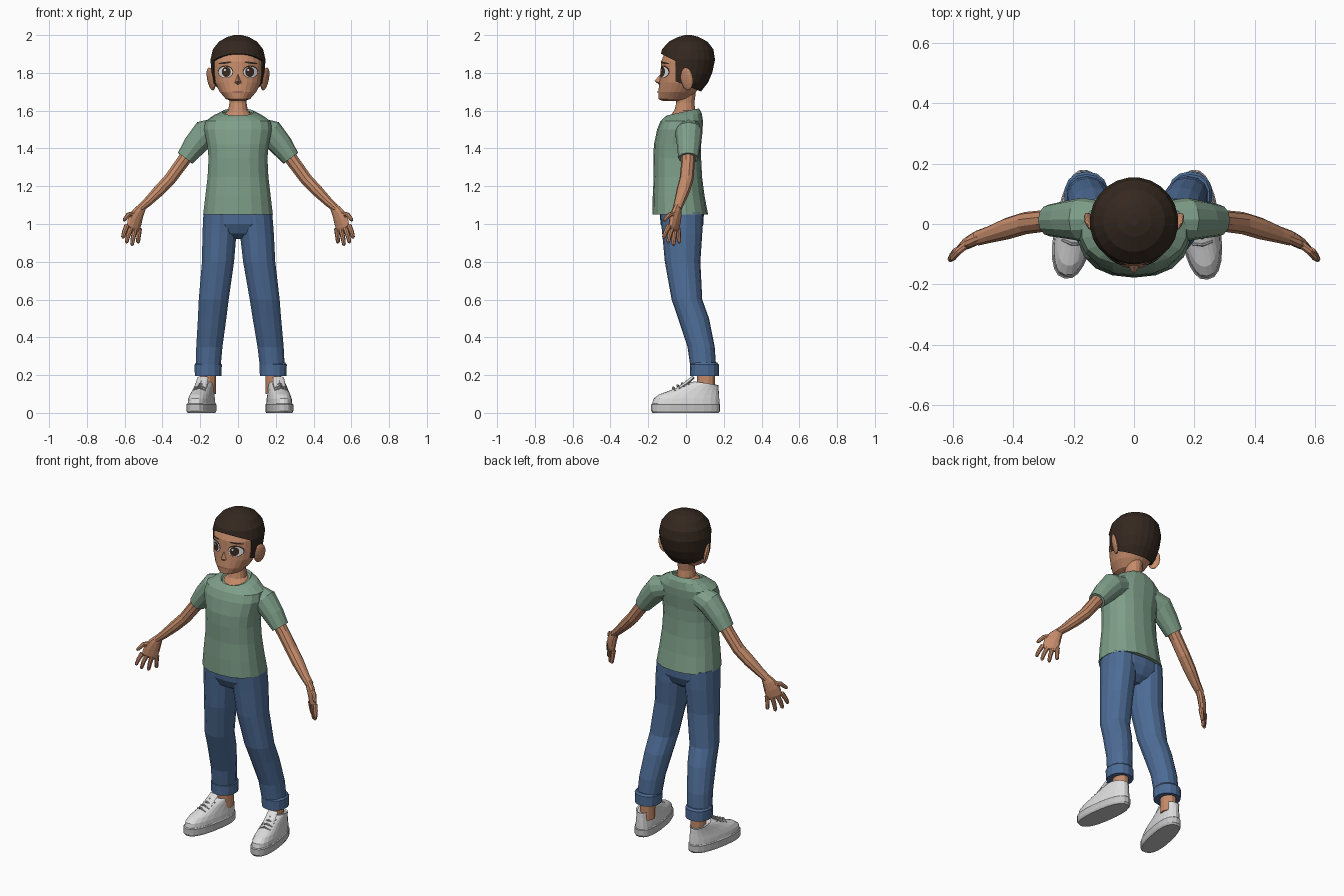
import bpy, bmesh, math
from mathutils import Vector, Matrix

if "Cube" in bpy.data.objects:
    bpy.data.objects.remove(bpy.data.objects["Cube"])


def material(name, rgb):
    m = bpy.data.materials.new(name)
    m.diffuse_color = (*rgb, 1)
    m.use_nodes = True
    m.node_tree.nodes["Principled BSDF"].inputs["Base Color"].default_value = m.diffuse_color
    return m


SKIN = material("skin", (0.56, 0.26, 0.145))
HAIR = material("dark brown hair", (0.035, 0.021, 0.014))
SHIRT = material("sage green", (0.21, 0.345, 0.25))
DENIM = material("denim blue", (0.075, 0.15, 0.305))
WHITE = material("shoe white", (0.72, 0.72, 0.72))
SOLE = material("sole grey", (0.56, 0.56, 0.57))
EYE = material("eye white", (0.85, 0.87, 0.9))
IRIS = material("iris brown", (0.045, 0.022, 0.013))
LIP = material("lip", (0.36, 0.14, 0.09))


def finish(name, bm, mat):
    bmesh.ops.recalc_face_normals(bm, faces=bm.faces[:])
    me = bpy.data.meshes.new(name)
    bm.to_mesh(me)
    bm.free()
    me.materials.append(mat)
    ob = bpy.data.objects.new(name, me)
    bpy.context.collection.objects.link(ob)
    return ob


def skin_rings(rings):
    """Bridge equal rings of points and cap both ends."""
    bm = bmesh.new()
    vs = [[bm.verts.new(p) for p in r] for r in rings]
    n = len(vs[0])
    for a, b in zip(vs, vs[1:]):
        for i in range(n):
            j = (i + 1) % n
            bm.faces.new((a[i], a[j], b[j], b[i]))
    bm.faces.new(vs[0])
    bm.faces.new(vs[-1])
    return bm


def power(v, p):
    return math.copysign(abs(v) ** p, v)


def loft(rows, n=20, p=1.0, cx=0.0, xf=None):
    """Horizontal rings: z, half width, front y, back y, optional tilt and centre x."""
    rings = []
    for z, hw, yf, yb, *rest in rows:
        tilt = rest[0] if rest else 0
        x0 = rest[1] if len(rest) > 1 else cx
        ring = []
        for i in range(n):
            t = math.tau * (i + 0.5) / n
            y = (yf + yb) / 2 + (yb - yf) / 2 * power(math.sin(t), p)
            v = Vector((x0 + hw * power(math.cos(t), p), y, z + tilt * y))
            ring.append(xf @ v if xf else v)
        rings.append(ring)
    return skin_rings(rings)


def tube(name, pts, mat, side=(0, 1, 0), n=10):
    """Tube along points: position, radius along side, other radius."""
    rings = []
    for i, (c, ra, rb) in enumerate(pts):
        t = (Vector(pts[min(i + 1, len(pts) - 1)][0]) - Vector(pts[max(i - 1, 0)][0])).normalized()
        u = Vector(side)
        u = (u - t * u.dot(t)).normalized()
        v = t.cross(u)
        rings.append([Vector(c) + u * ra * math.cos(math.tau * k / n) + v * rb * math.sin(math.tau * k / n)
                      for k in range(n)])
    return finish(name, skin_rings(rings), mat)


# Head
HEAD = [(1.652, .035, -.125, -.02), (1.662, .065, -.146, .02), (1.70, .098, -.148, .055),
        (1.75, .124, -.141, .09), (1.80, .134, -.136, .12), (1.86, .136, -.133, .14),
        (1.92, .118, -.108, .13), (1.965, .075, -.06, .09), (1.985, .03, -.01, .04)]
finish("head", loft(HEAD, 24), SKIN)


def face_y(x, z):
    for a, b in zip(HEAD, HEAD[1:]):
        if a[0] <= z <= b[0]:
            f = (z - a[0]) / (b[0] - a[0])
            hw, yf, yb = (a[k] + (b[k] - a[k]) * f for k in (1, 2, 3))
            return (yf + yb) / 2 - (yb - yf) / 2 * math.sqrt(max(0, 1 - (x / hw) ** 2))


def patch(name, cx, cz, rx, rz, lift, mat, tilt=0.0, n=16):
    """Thin oval that follows the face surface."""
    bm = bmesh.new()

    def vert(r, t):
        a, b = rx * r * math.cos(t), rz * r * math.sin(t)
        x, z = cx + a * math.cos(tilt) - b * math.sin(tilt), cz + a * math.sin(tilt) + b * math.cos(tilt)
        return bm.verts.new((x, face_y(x, z) - lift, z))
    mid = vert(0, 0)
    inner, outer = ([vert(r, math.tau * i / n) for i in range(n)] for r in (.5, 1))
    for i in range(n):
        j = (i + 1) % n
        bm.faces.new((mid, inner[i], inner[j]))
        bm.faces.new((inner[i], outer[i], outer[j], inner[j]))
    finish(name, bm, mat)


for s in (1, -1):
    patch("eye_outline", s * .066, 1.806, .041, .034, .001, HAIR)
    patch("eye_white", s * .066, 1.804, .037, .029, .003, EYE)
    patch("iris", s * .062, 1.805, .024, .027, .005, IRIS)
    patch("eye_glint", s * .062 - .008, 1.815, .006, .006, .007, EYE, n=8)
    patch("eyebrow", s * .068, 1.853, .036, .005, .003, HAIR, -s * .12)
    # Ear
    bm = bmesh.new()
    bmesh.ops.create_uvsphere(bm, u_segments=12, v_segments=8, radius=1)
    m = (Matrix.Translation((s * .143, .005, 1.768)) @ Matrix.Rotation(-s * .5, 4, 'Z')
         @ Matrix.Rotation(s * .2, 4, 'Y') @ Matrix.Diagonal((.014, .036, .062, 1)))
    bmesh.ops.transform(bm, matrix=m, verts=bm.verts)
    finish("ear", bm, SKIN)
patch("mouth", 0, 1.699, .033, .005, .003, LIP)

# Nose wedge
bm = bmesh.new()
base = [bm.verts.new(c) for c in ((0, -.13, 1.80), (-.022, -.135, 1.745), (0, -.138, 1.735), (.022, -.135, 1.745))]
tip = bm.verts.new((0, -.167, 1.757))
for i in range(4):
    bm.faces.new((base[i], base[(i + 1) % 4], tip))
finish("nose", bm, SKIN)

# Hair cap, trimmed along forehead, sideburn and nape lines
bm = loft([(1.67, .085, -.1, .05), (1.70, .107, -.12, .08), (1.75, .131, -.13, .118), (1.80, .142, -.138, .14),
           (1.87, .147, -.141, .155), (1.925, .134, -.128, .146), (1.965, .102, -.092, .115),
           (1.99, .058, -.042, .068), (2.0, .02, -.005, .03)], 24)
for co, no in (((0, -.13, 1.90), (0, .5, 1)), ((0, -.055, 0), (0, 1, 0)), ((0, -.055, 1.755), (0, .4, 1))):
    bmesh.ops.bisect_plane(bm, geom=bm.verts[:] + bm.edges[:] + bm.faces[:], plane_co=co, plane_no=no)
drop = []
for f in bm.faces:
    c = f.calc_center_median()
    if (c.y < -.055 and c.z < 1.90 - .5 * (c.y + .13)) or c.z < 1.755 - .4 * (c.y + .055):
        drop.append(f)
bmesh.ops.delete(bm, geom=drop, context='FACES')
hair = finish("hair", bm, HAIR)
sol = hair.modifiers.new("thickness", 'SOLIDIFY')
sol.thickness, sol.offset = .012, -1

# Neck and shirt body
finish("neck", loft([(1.54, .09, -.115, .06, .2), (1.578, .078, -.095, .062, .2), (1.60, .053, -.062, .05),
                     (1.64, .047, -.052, .044), (1.72, .05, -.06, .055)], 14), SKIN)
finish("shirt_body", loft([(1.05, .178, -.17, .11), (1.05, .187, -.178, .117), (1.15, .175, -.176, .098),
                           (1.25, .163, -.171, .085), (1.35, .158, -.173, .08), (1.42, .165, -.17, .08),
                           (1.50, .182, -.153, .088), (1.545, .175, -.135, .09), (1.578, .125, -.115, .083, .12),
                           (1.597, .083, -.1, .068, .22), (1.588, .076, -.093, .06, .22)], 18, .88), SHIRT)

# Sleeves, arms and hands
for s in (1, -1):
    def pt(x, y, z, ra, rb=None):
        return ((s * x, y, z), ra, rb or ra)
    tube("sleeve", [pt(.10, .015, 1.505, .06), pt(.175, .015, 1.48, .072), pt(.23, .014, 1.415, .062),
                    pt(.28, .012, 1.348, .053, .048), pt(.278, .012, 1.351, .04)], SHIRT, n=12)
    tube("arm", [pt(.25, .012, 1.39, .038), pt(.30, .01, 1.32, .036), pt(.36, .003, 1.238, .037, .034),
                 pt(.42, -.015, 1.175, .036, .032), pt(.48, -.035, 1.115, .028, .025),
                 pt(.52, -.047, 1.08, .025, .02)], SKIN)
    wide = (s * .078, -.055, .02)
    tube("palm", [pt(.505, -.042, 1.095, .022, .019), pt(.528, -.05, 1.06, .037, .021),
                  pt(.545, -.058, 1.02, .046, .02), pt(.555, -.064, .98, .045, .016),
                  pt(.56, -.066, .965, .036, .009)], SKIN, wide)
    fingers = [("index", (.588, -.09, .992), (.602, -.107, .958), (.609, -.117, .93)),
               ("middle", (.568, -.075, .978), (.582, -.088, .938), (.59, -.094, .905)),
               ("ring", (.545, -.058, .972), (.555, -.064, .928), (.561, -.066, .892)),
               ("little", (.522, -.042, .978), (.526, -.04, .94), (.529, -.036, .905)),
               ("thumb", (.55, -.062, 1.055), (.582, -.09, 1.048), (.602, -.114, 1.022))]
    for name, a, b, c in fingers:
        end = Vector(c) + (Vector(c) - Vector(b)) * .2
        tube(name + "_finger", [pt(*a, .014), pt(*b, .0125), pt(*c, .01), pt(*end, .004)], SKIN, n=8)

# Jeans: hips, then legs that shift slightly to one side towards the feet
finish("jeans_hips", loft([(.92, .04, -.06, .03), (.95, .12, -.11, .07), (1.0, .183, -.135, .093),
                           (1.08, .18, -.14, .095)], 18, .9), DENIM)
LEG = [(1.06, .094, -.025, .09, .112), (.95, .099, -.02, .092, .106), (.8, .109, -.018, .087, .094),
       (.6, .135, .005, .081, .081), (.5, .145, .04, .077, .082), (.35, .162, .08, .071, .072),
       (.21, .172, .095, .066, .067)]
for s, angle, heel in ((1, .14, .193), (-1, -.2, -.157)):
    rows = [(z, rx, cy - ry, cy + ry, 0, s * cx + .016 * (1 - z)) for z, cx, cy, rx, ry in LEG]
    finish("jeans_leg", loft(rows, 14, .92), DENIM)
    x = s * .172 + .014
    finish("jeans_cuff", loft([(.195, .058, .038, .16), (.195, .072, .022, .174), (.255, .074, .02, .174),
                               (.266, .066, .03, .165)], 14, .9, x), DENIM)
    finish("ankle", loft([(.10, .042, .06, .155), (.22, .042, .055, .155)], 12, 1, x), SKIN)

    # Shoe, built straight and turned outwards about the heel
    xf = Matrix.Translation((heel, .18, 0)) @ Matrix.Rotation(angle, 4, 'Z') @ Matrix.Translation((0, -.18, 0))
    finish("shoe_sole", loft([(0, .062, -.18, .172), (.01, .067, -.188, .18), (.045, .067, -.188, .18),
                              (.05, .063, -.182, .176)], 22, .82, 0, xf), SOLE)
    finish("shoe_upper", loft([(.045, .063, -.183, .177), (.075, .06, -.176, .176), (.098, .055, -.145, .175),
                               (.118, .051, -.09, .173), (.138, .048, -.04, .172), (.158, .046, .01, .17, -.08),
                               (.172, .045, .04, .17, -.15), (.165, .036, .05, .16, -.15)], 22, .86, 0, xf), WHITE)
    tongue = tube("shoe_tongue", [((0, -.05, .125), .03, .008), ((0, .0, .158), .032, .01),
                                  ((0, .035, .188), .03, .008)], WHITE, (1, 0, 0), 8)
    tongue.data.transform(xf)
    for k in range(4):
        y, z = -.072 + .024 * k, .131 + .011 * k
        lace = tube("shoe_lace", [((-.034, y + .008, z - .012), .004, .004), ((0, y, z + .004), .005, .005),
                                  ((.034, y + .008, z - .012), .004, .004)], SOLE, n=6)
        lace.data.transform(xf)
